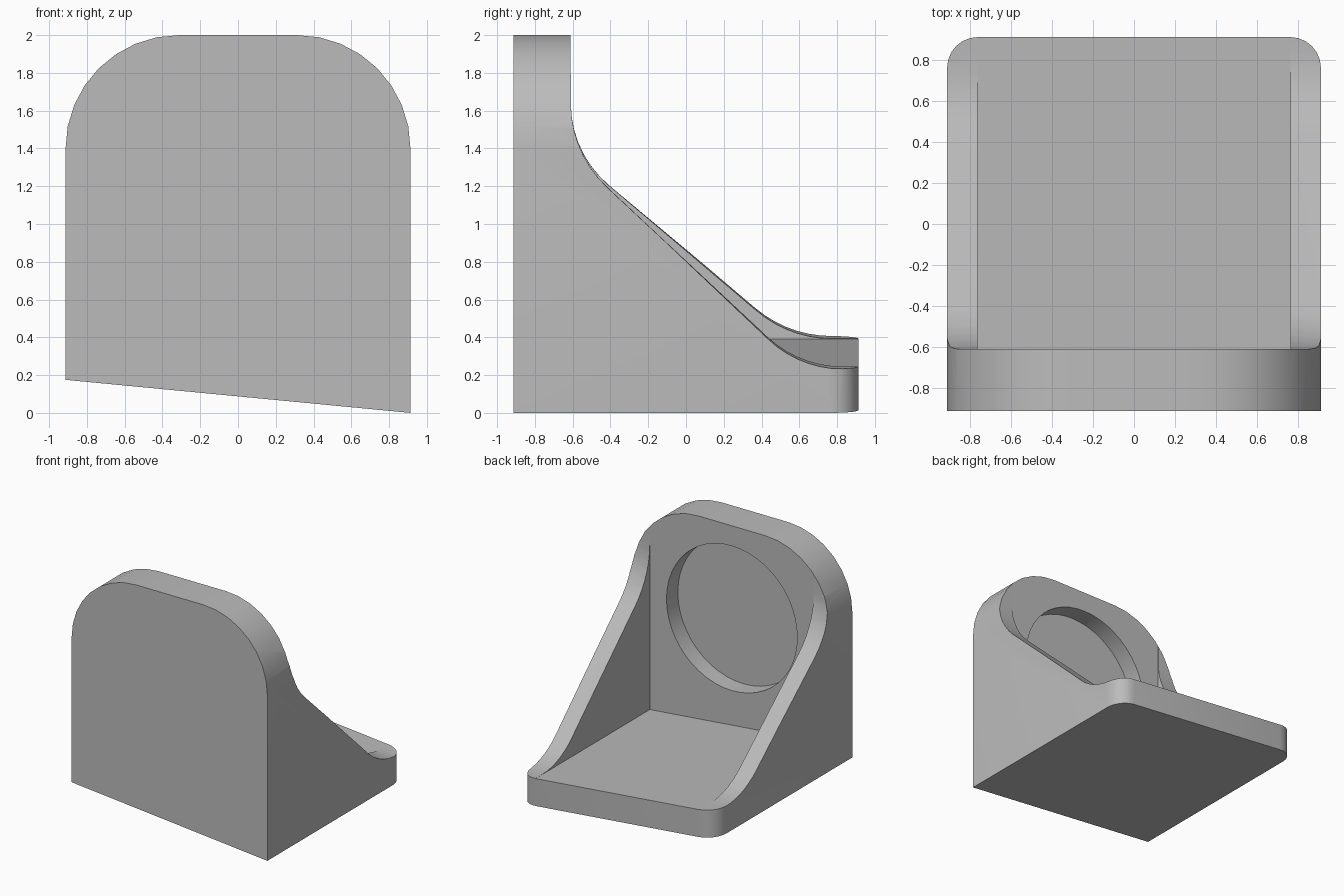
import bpy, bmesh, math
from mathutils import Vector

HALF = 0.913      # half width and half depth
FACE = -0.61      # inner face of the upright plate
WALL = 0.765      # inner face of the side walls
TOP = 2.0
SLOPE = 0.0958    # sideways tilt of base

if "Cube" in bpy.data.objects:
    bpy.data.objects.remove(bpy.data.objects["Cube"], do_unlink=True)

grey = bpy.data.materials.new("plain_grey")
grey.use_nodes = True
grey.diffuse_color = (0.5, 0.5, 0.5, 1)
grey.node_tree.nodes["Principled BSDF"].inputs["Base Color"].default_value = (0.5, 0.5, 0.5, 1)


def underside(x):
    return SLOPE * (HALF - x)


def floor(x):
    return underside(x) + 0.232


def arc(cx, cy, r, start, end, n):
    angles = [math.radians(start + (end - start) * i / n) for i in range(n + 1)]
    return [(cx + r * math.cos(a), cy + r * math.sin(a)) for a in angles]


def fillet(before, corner, after, length, n=7):
    """Circular rounding of a corner with the given tangent length."""
    p = Vector(corner)
    u = (Vector(before) - p).normalized()
    v = (Vector(after) - p).normalized()
    half = u.angle(v) / 2
    r = length * math.tan(half)
    centre = p + (u + v).normalized() * (length / math.cos(half))
    a, b = p + u * length - centre, p + v * length - centre
    sweep = a.angle(b)
    return [tuple(centre + (a * math.sin((1 - i / n) * sweep) + b * math.sin(i / n * sweep))
                  / math.sin(sweep)) for i in range(n + 1)]


def loft(name, rings):
    """Closed solid through rings of equal point count."""
    bm = bmesh.new()
    rows = [[bm.verts.new(p) for p in ring] for ring in rings]
    n = len(rows[0])
    for lo, hi in zip(rows, rows[1:]):
        for i in range(n):
            j = (i + 1) % n
            bm.faces.new((lo[i], lo[j], hi[j], hi[i]))
    bm.faces.new(rows[0][::-1])
    bm.faces.new(rows[-1])
    if len(rows) > 2:
        bmesh.ops.triangulate(bm, faces=bm.faces[:])
    bmesh.ops.recalc_face_normals(bm, faces=bm.faces[:])
    mesh = bpy.data.meshes.new(name)
    bm.to_mesh(mesh)
    bm.free()
    mesh.materials.append(grey)
    obj = bpy.data.objects.new(name, mesh)
    bpy.context.collection.objects.link(obj)
    return obj


def along_y(name, outline, y0, y1):
    return loft(name, [[(x, y, z) for x, z in outline] for y in (y0, y1)])


def along_z(name, outline, z0, z1):
    return loft(name, [[(x, y, z) for x, y in outline] for z in (z0, z1)])


def side_profile(x):
    """Region above the sweeping top edge of a side wall, at a given x."""
    t = (x + HALF) / (2 * HALF)
    high, upper = (FACE, 3), (FACE, 1.375)
    lower, end = (0.543 + 0.06 * t, floor(x)), (1.3, floor(x))
    edge = [high] + fillet(high, upper, lower, 0.265) + fillet(upper, lower, end, 0.228)
    return [(x, y, z) for y, z in edge + [end, (1.3, 3)]]


# Body block: arched front outline with a tilted underside
arch = arc(HALF - 0.6, TOP - 0.6, 0.6, 0, 90, 8)
outline = [(-HALF, underside(-HALF)), (HALF, underside(HALF))] + arch
outline += [(-x, z) for x, z in reversed(arch)]
body = along_y("corner_bracket", outline, -HALF, HALF)

# Sweeping side walls, pocket between them, and round recess
cutters = [loft("wall_sweep", [side_profile(-1 + i / 4) for i in range(9)])]
gap = 0.0008
pocket = [(-WALL, floor(-WALL) - gap), (WALL, floor(WALL) - gap), (WALL, 3.2), (-WALL, 3.2)]
cutters.append(along_y("pocket", pocket, FACE - gap, 1.4))
cutters.append(along_y("round_recess", arc(0, 1.22, 0.61, 0, 360, 48)[:-1], FACE - 0.152, -0.4))

# Rounded rear corners
R = 0.15
corner = arc(HALF - R, HALF - R, R, 0, 90, 6) + [(HALF - R, 1.2), (1.2, 1.2), (1.2, HALF - R)]
for side in (-1, 1):
    cutters.append(along_z("rear_corner", [(side * x, y) for x, y in corner], -1, 3.4))

bpy.ops.object.select_all(action="DESELECT")
bpy.context.view_layer.objects.active = body
body.select_set(True)
for cutter in cutters:
    cutter.hide_render = True
    mod = body.modifiers.new(cutter.name, "BOOLEAN")
    mod.operation = "DIFFERENCE"
    mod.solver = "EXACT"
    mod.object = cutter
    bpy.ops.object.modifier_apply(modifier=mod.name)
for cutter in cutters:
    bpy.data.objects.remove(cutter, do_unlink=True)

bpy.ops.object.shade_smooth_by_angle(angle=math.radians(30))
